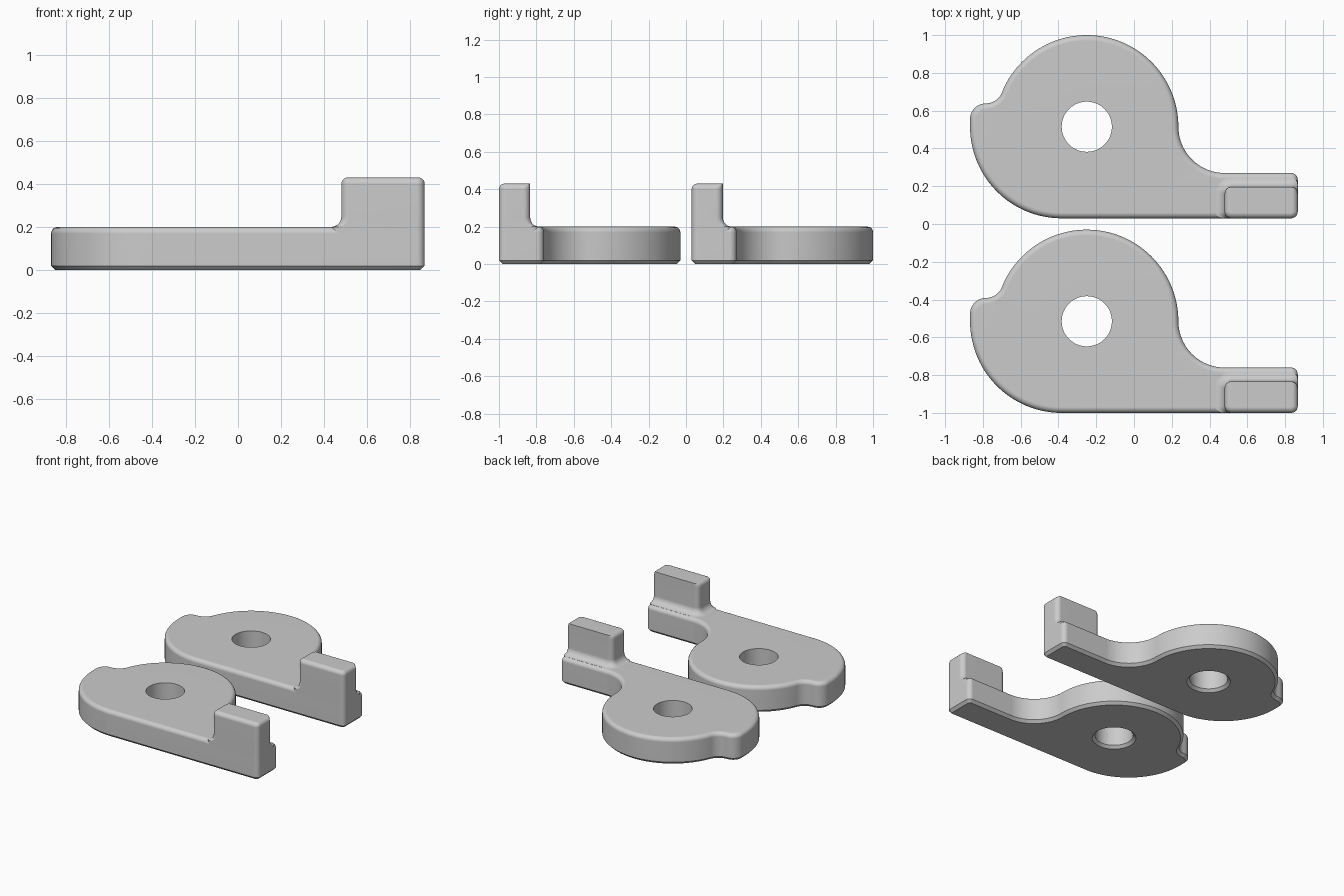
import bpy, bmesh
from math import sin, cos, pi, radians

if "Cube" in bpy.data.objects:
    bpy.data.objects.remove(bpy.data.objects["Cube"])

grey = bpy.data.materials.new("light grey")
grey.diffuse_color = (0.6, 0.6, 0.6, 1)
grey.use_nodes = True
grey.node_tree.nodes["Principled BSDF"].inputs["Base Color"].default_value = grey.diffuse_color

R = 0.035        # vertical corner radius
E = 0.03         # rounded top edge
C = 0.02         # bottom chamfer
TOP = 0.2        # plate thickness
POST = 0.43      # post height


def arc(cx, cy, r, a0, a1, n, skip_last=False):
    pts = []
    for i in range(n if skip_last else n + 1):
        a = radians(a0 + (a1 - a0) * i / n)
        pts.append((cx + r * cos(a), cy + r * sin(a)))
    return pts


def plate_outline(d):
    """Plate outline moved inwards by d, built from tangent arcs."""
    return (arc(0.832, 0.065, R - d, -90, 0, 6)                    # arm end, front
            + arc(0.832, 0.235, R - d, 0, 90, 6)                   # arm end, back
            + arc(0.48, 0.515, 0.245 + d, 270, 180, 20, True)      # inner sweep
            + arc(-0.25, 0.515, 0.485 - d, 0, 158.1, 48, True)     # round body
            + arc(-0.784, 0.73, 0.0915 + d, -21.9, -90, 10, True)  # notch by tab
            + arc(-0.784, 0.5545, 0.084 - d, 90, 180, 10)          # tab corner
            + arc(-0.383, 0.515, 0.485 - d, 180, 270, 28))         # lower left sweep


def post_outline(f, g):
    """Post outline, flared by f to left and back, inset by g except at the back."""
    x0, x1, y0, y1 = 0.48 - f + g, 0.867 - g, 0.03 + g, 0.197 + f
    r, b = R - g, R - g + f
    return (arc(x1 - r, y0 + r, r, -90, 0, 6) + arc(x1 - r, y1 - r, r, 0, 90, 6)
            + arc(x0 + b, y1 - b, b, 90, 180, 6) + arc(x0 + r, y0 + r, r, 180, 270, 6))


def loft(bm, layers):
    """Skin a stack of (points, z) rings and return the rings of vertices."""
    rings = [[bm.verts.new((x, y, z)) for x, y in pts] for pts, z in layers]
    for a, b in zip(rings, rings[1:]):
        for i in range(len(a)):
            j = (i + 1) % len(a)
            bm.faces.new((a[i], a[j], b[j], b[i]))
    return rings


def loop_edges(bm, ring):
    return [bm.edges.get((ring[i - 1], ring[i])) for i in range(len(ring))]


def finish(bm, name, dy):
    bmesh.ops.recalc_face_normals(bm, faces=bm.faces[:])
    bmesh.ops.translate(bm, vec=(0, dy, 0), verts=bm.verts[:])
    mesh = bpy.data.meshes.new(name)
    bm.to_mesh(mesh)
    bm.free()
    mesh.materials.append(grey)
    ob = bpy.data.objects.new(name, mesh)
    bpy.context.collection.objects.link(ob)
    bpy.ops.object.select_all(action='DESELECT')
    ob.select_set(True)
    bpy.context.view_layer.objects.active = ob
    bpy.ops.object.shade_smooth_by_angle(angle=radians(32))
    ob.modifiers.new("flat caps", 'WEIGHTED_NORMAL').keep_sharp = True


STEPS = [i * pi / 10 for i in range(6)]


def make_plate(name, dy):
    bm = bmesh.new()
    # chamfered base, straight wall, rounded top edge
    layers = [(plate_outline(C), 0), (plate_outline(0), C)]
    layers += [(plate_outline(E * (1 - cos(a))), TOP - E + E * sin(a)) for a in STEPS]
    outer = loft(bm, layers)
    # through hole, chamfered below
    hole = loft(bm, [(arc(-0.25, 0.515, r, 0, 360, 48, True), z)
                     for r, z in ((0.133 + C, 0), (0.133, C), (0.133, TOP))])
    for k in (0, -1):
        bmesh.ops.triangle_fill(bm, use_beauty=True, use_dissolve=False,
                                edges=loop_edges(bm, outer[k]) + loop_edges(bm, hole[k]))
    finish(bm, name, dy)


def make_post(name, dy):
    bm = bmesh.new()
    F = 0.048
    # foot, base fillet, then rounded top edge
    layers = [(post_outline(F, 0), TOP - E)]
    layers += [(post_outline(F * (1 - sin(a)), 0), TOP + F * (1 - cos(a))) for a in STEPS]
    layers += [(post_outline(0, E * (1 - cos(a))), POST - E + E * sin(a)) for a in STEPS]
    rings = loft(bm, layers)
    bm.faces.new(rings[0])
    bm.faces.new(rings[-1])
    finish(bm, name, dy)


# two identical levers, one behind the other
for side, dy in (("back", 0), ("front", -1.03)):
    make_plate(side + "_lever_plate", dy)
    make_post(side + "_lever_post", dy)
